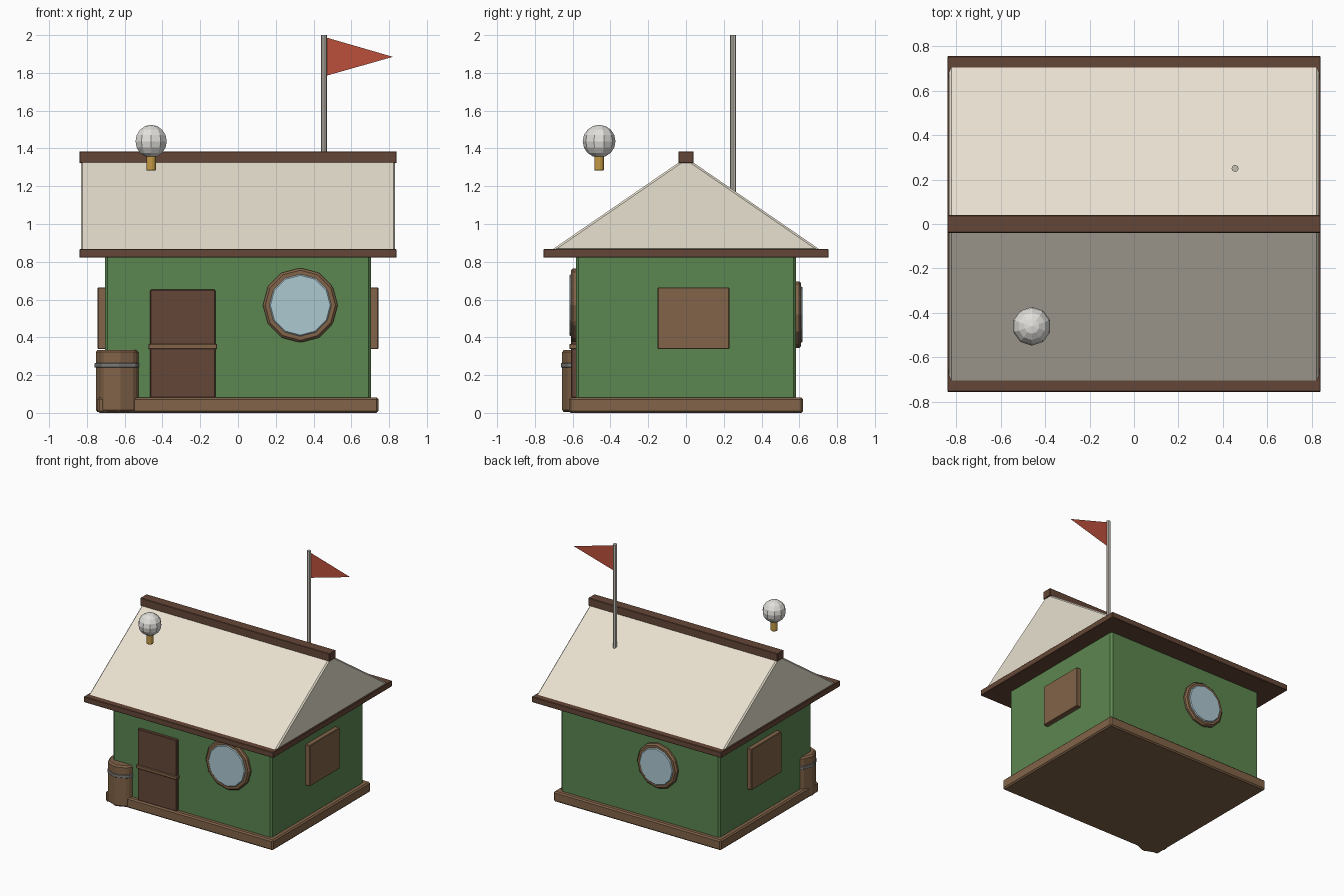
import bpy
import bmesh
from math import pi
from mathutils import Matrix

if "Cube" in bpy.data.objects:
    bpy.data.objects.remove(bpy.data.objects["Cube"])


def material(name, rgb):
    m = bpy.data.materials.new(name)
    m.diffuse_color = (*rgb, 1)
    m.use_nodes = True
    m.node_tree.nodes["Principled BSDF"].inputs["Base Color"].default_value = m.diffuse_color
    return m


GREEN = material("green_paint", (0.105, 0.24, 0.08))
WOOD = material("wood", (0.22, 0.125, 0.065))
DARK = material("dark_wood", (0.13, 0.062, 0.038))
CREAM = material("cream", (0.81, 0.75, 0.63))
GLASS = material("glass", (0.42, 0.58, 0.64))
METAL = material("metal", (0.2, 0.2, 0.19))
POLE = material("pole_grey", (0.55, 0.52, 0.46))
WHITE = material("white", (0.75, 0.74, 0.71))
GOLD = material("gold", (0.55, 0.32, 0.06))
RED = material("red", (0.5, 0.08, 0.045))


def finish(name, bm, mat, bevel=0.0):
    bmesh.ops.recalc_face_normals(bm, faces=bm.faces)
    me = bpy.data.meshes.new(name)
    bm.to_mesh(me)
    bm.free()
    me.materials.append(mat)
    ob = bpy.data.objects.new(name, me)
    bpy.context.collection.objects.link(ob)
    if bevel:
        mod = ob.modifiers.new("bevel", 'BEVEL')
        mod.width = bevel
        mod.segments = 1
    return ob


def box(name, lo, hi, mat, bevel=0.0):
    bm = bmesh.new()
    size = [b - a for a, b in zip(lo, hi)]
    mid = [(a + b) / 2 for a, b in zip(lo, hi)]
    bmesh.ops.create_cube(bm, size=1, matrix=Matrix.Translation(mid) @ Matrix.Diagonal((*size, 1)))
    return finish(name, bm, mat, bevel)


def cylinder(name, centre, r, depth, sides, mat, bevel=0.0, axis='Z'):
    bm = bmesh.new()
    m = Matrix.Translation(centre)
    if axis == 'Y':
        m = m @ Matrix.Rotation(pi / 2, 4, 'X')
    bmesh.ops.create_cone(bm, cap_ends=True, segments=sides, radius1=r, radius2=r, depth=depth, matrix=m)
    return finish(name, bm, mat, bevel)


# Plinth and walls
box("plinth", (-0.743, -0.62, 0), (0.743, 0.62, 0.082), WOOD, 0.01)
box("walls", (-0.705, -0.583, 0.01), (0.705, 0.583, 0.84), GREEN, 0.015)

# Roof: eaves slab, gabled prism, ridge beam
box("eaves", (-0.84, -0.755, 0.822), (0.84, 0.755, 0.867), DARK, 0.003)
bm = bmesh.new()
verts = [bm.verts.new((-0.832, y, z)) for y, z in ((-0.715, 0.86), (0.715, 0.86), (0, 1.352))]
face = bm.faces.new(verts)
ext = bmesh.ops.extrude_face_region(bm, geom=[face])
bmesh.ops.translate(bm, vec=(1.664, 0, 0),
                    verts=[v for v in ext["geom"] if isinstance(v, bmesh.types.BMVert)])
finish("roof", bm, CREAM, 0.01)
box("ridge_beam", (-0.84, -0.04, 1.322), (0.84, 0.04, 1.385), DARK, 0.003)

# Door with cross bar
box("door", (-0.465, -0.608, 0.08), (-0.12, -0.56, 0.652), DARK, 0.004)
box("door_bar", (-0.475, -0.618, 0.338), (-0.11, -0.57, 0.366), WOOD, 0.004)

# Round windows, front and back
for side, s, x, z, r in (("front", -1, 0.33, 0.57, 0.198), ("back", 1, -0.165, 0.52, 0.18)):
    cylinder(side + "_window_frame", (x, s * 0.585, z), r, 0.05, 12, WOOD, 0.012, 'Y')
    cylinder(side + "_window_glass", (x, s * 0.59, z), r * 0.83, 0.056, 12, GLASS, 0.006, 'Y')

# Side shutters
for side, s in (("left", -1), ("right", 1)):
    xs = sorted((s * 0.68, s * 0.743))
    box(side + "_shutter", (xs[0], -0.15, 0.337), (xs[1], 0.23, 0.665), WOOD, 0.004)

# Barrel at the front left corner
cylinder("barrel", (-0.632, -0.535, 0.169), 0.125, 0.33, 8, WOOD, 0.012)
cylinder("barrel_hoop", (-0.632, -0.535, 0.252), 0.128, 0.026, 8, METAL, 0.003)

# Flagpole and pennant
cylinder("flagpole", (0.455, 0.25, 1.57), 0.016, 0.86, 8, POLE)
bm = bmesh.new()
bm.faces.new([bm.verts.new((x, 0.25, z)) for x, z in ((0.468, 1.785), (0.82, 1.885), (0.468, 1.987))])
finish("pennant", bm, RED)

# Floating globe lamp
bm = bmesh.new()
bmesh.ops.create_uvsphere(bm, u_segments=10, v_segments=8, radius=0.087,
                          matrix=Matrix.Translation((-0.46, -0.46, 1.438)))
finish("globe", bm, WHITE)
cylinder("globe_stem", (-0.46, -0.46, 1.325), 0.027, 0.085, 8, GOLD, 0.004)
